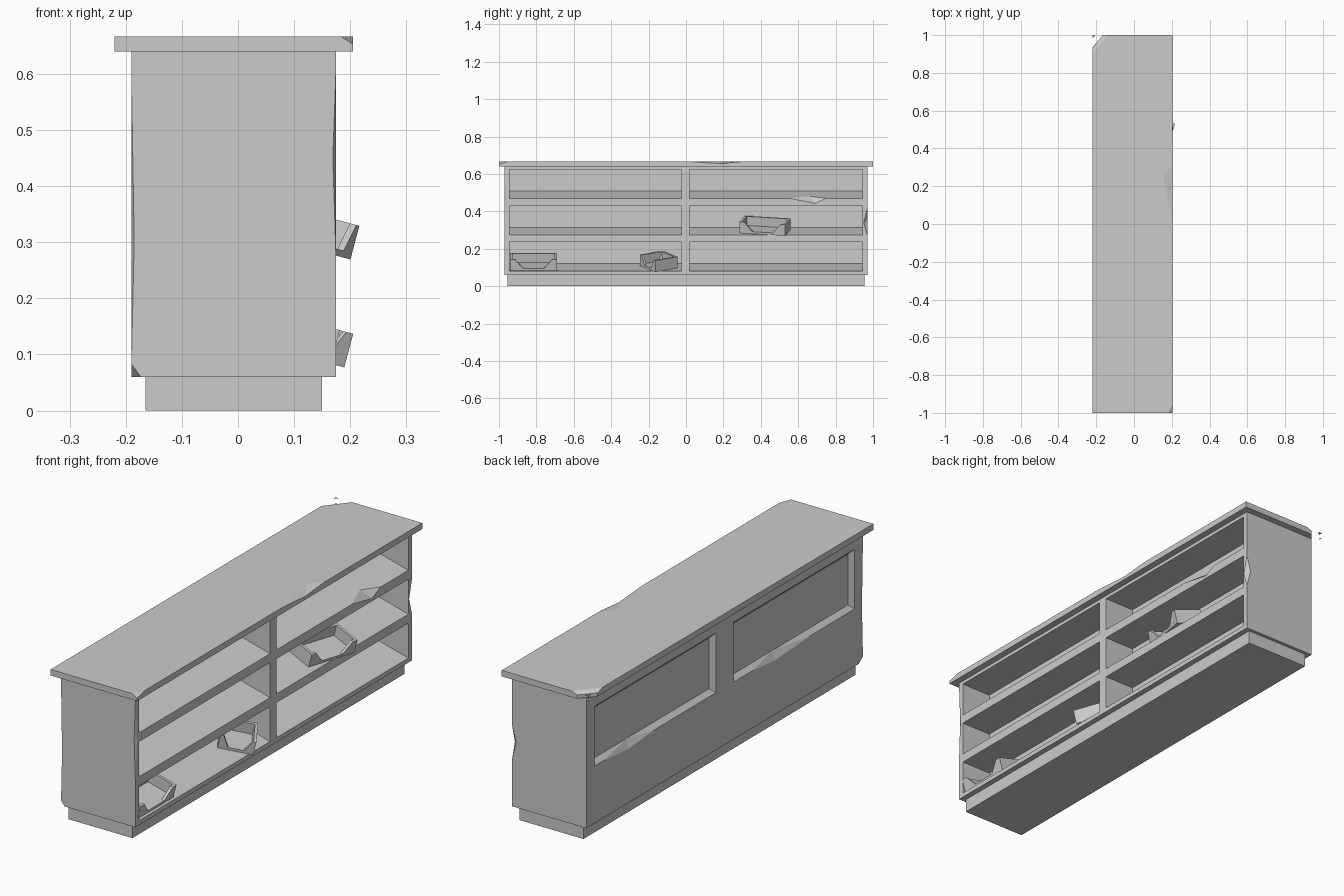
import bpy, bmesh
from math import radians
from mathutils import Matrix, Vector

if "Cube" in bpy.data.objects:
    bpy.data.objects.remove(bpy.data.objects["Cube"])


def make(name, bm):
    bmesh.ops.recalc_face_normals(bm, faces=bm.faces)
    me = bpy.data.meshes.new(name)
    bm.to_mesh(me)
    bm.free()
    ob = bpy.data.objects.new(name, me)
    bpy.context.collection.objects.link(ob)
    return ob


def add_box(bm, lo, hi):
    lo, hi = Vector(lo), Vector(hi)
    m = Matrix.Translation((lo + hi) / 2) @ Matrix.Diagonal((*(hi - lo), 1))
    bmesh.ops.create_cube(bm, size=1, matrix=m)


def box(name, lo, hi):
    bm = bmesh.new()
    add_box(bm, lo, hi)
    return make(name, bm)


def cut(target, pts):
    """Subtract the convex hull of a few points."""
    bm = bmesh.new()
    for p in pts:
        bm.verts.new(p)
    bmesh.ops.convex_hull(bm, input=bm.verts)
    cutter = make("cutter", bm)
    cutter.hide_render = True
    mod = target.modifiers.new("cut", 'BOOLEAN')
    mod.operation, mod.solver, mod.object = 'DIFFERENCE', 'EXACT', cutter
    bpy.context.view_layer.objects.active = target
    bpy.ops.object.modifier_apply(modifier=mod.name)
    bpy.data.objects.remove(cutter)


# Plinth, carcass and worktop
box("plinth", (-.165, -.955, 0), (.15, .955, .062))
body = box("cabinet_body", (-.19, -.97, .06), (.175, .97, .64))
top = box("counter_top", (-.22, -1, .64), (.205, 1, .667))

# Six shelf bays with floors sloping down to the open side
for y0, y1 in ((-.945, -.025), (.02, .945)):
    for z in (.08, .275, .47):
        profile = [(.19, z - .004), (.19, z + .155), (.025, z + .155), (.025, z + .04)]
        cut(body, [(x, y, h) for x, h in profile for y in (y0, y1)])

# Two bevelled recessed panels on the rear long side
for s in (-1, 1):
    pts = []
    for x, g in ((-.20, -.01), (-.17, .02)):
        pts += [(x, s * y, z) for y in (.062 + g, .912 - g) for z in (.315 + g, .58 - g)]
    cut(body, pts)

# Chips: edge dents and broken corners (last point lies outside the part)
body_chips = [
    [(.175, .97, .27), (.175, .97, .42), (.155, .97, .35), (.175, .95, .34), (.2, 1, .345)],
    [(-.19, -.97, .08), (-.19, -.97, .6), (-.185, -.97, .3), (-.19, -.955, .33), (-.21, -.99, .34)],
    [(.175, -.97, .26), (.175, -.97, .62), (.169, -.97, .45), (.175, -.958, .45), (.19, -.99, .44)],
    [(-.173, -.97, .06), (-.19, -.94, .06), (-.19, -.97, .083), (-.21, -.99, .04)],
    [(.175, .55, .47), (.175, .75, .47), (.175, .69, .443), (.135, .66, .481), (.2, .66, .5)],
    [(-.19, .85, .315), (-.19, .5, .315), (-.19, .68, .3), (-.17, .66, .335), (-.21, .67, .345)],
    [(-.19, -.2, .315), (-.19, -.6, .315), (-.19, -.35, .3), (-.17, -.36, .335), (-.21, -.36, .345)],
]
top_chips = [
    [(-.22, .935, .63), (-.22, .935, .68), (-.165, 1, .63), (-.165, 1, .68), (-.24, 1.02, .65)],
    [(-.22, .9, .667), (-.14, 1, .667), (-.22, .93, .655), (-.17, 1, .655), (-.24, 1.02, .69)],
    [(.205, .01, .667), (.205, .31, .667), (.155, .26, .667), (.205, .18, .655), (.225, .17, .69)],
    [(.183, -1, .667), (.205, -.95, .667), (.205, -1, .653), (.225, -1.02, .69)],
]
for target, chips in ((body, body_chips), (top, top_chips)):
    for c in chips:
        cut(target, c)


def bin_tray(name, loc, w, d, turn, h=.062, t=.012):
    """Open bin with a notched front, lying on the sloped shelf."""
    bm = bmesh.new()
    a, b = d / 2, w / 2
    add_box(bm, (-a, -b, 0), (a - t, b, t))
    add_box(bm, (-a, -b, t), (-a + t, b, h))
    for s in (-1, 1):
        add_box(bm, (-a + t, min(s * b, s * (b - t)), t), (a - t, max(s * b, s * (b - t)), h))
    front = [(-b, 0), (b, 0), (b, h), (b * .8, h), (b * .45, t), (-b * .45, t), (-b * .8, h), (-b, h)]
    f = bm.faces.new([bm.verts.new((a - t, y, z)) for y, z in front])
    new = bmesh.ops.extrude_face_region(bm, geom=[f])["geom"]
    bmesh.ops.translate(bm, vec=(t, 0, 0), verts=[v for v in new if isinstance(v, bmesh.types.BMVert)])
    m = Matrix.Translation(loc) @ Matrix.Rotation(radians(15), 4, 'Y') @ Matrix.Rotation(radians(turn), 4, 'Z')
    bmesh.ops.transform(bm, matrix=m, verts=bm.verts)
    make(name, bm)


# Loose bins on the shelves
bin_tray("bin_left", (.100, -.815, .101), .25, .135, 0)
bin_tray("bin_middle", (.092, -.145, .103), .148, .142, -57)
bin_tray("bin_right", (.112, .423, .293), .25, .13, -13)
